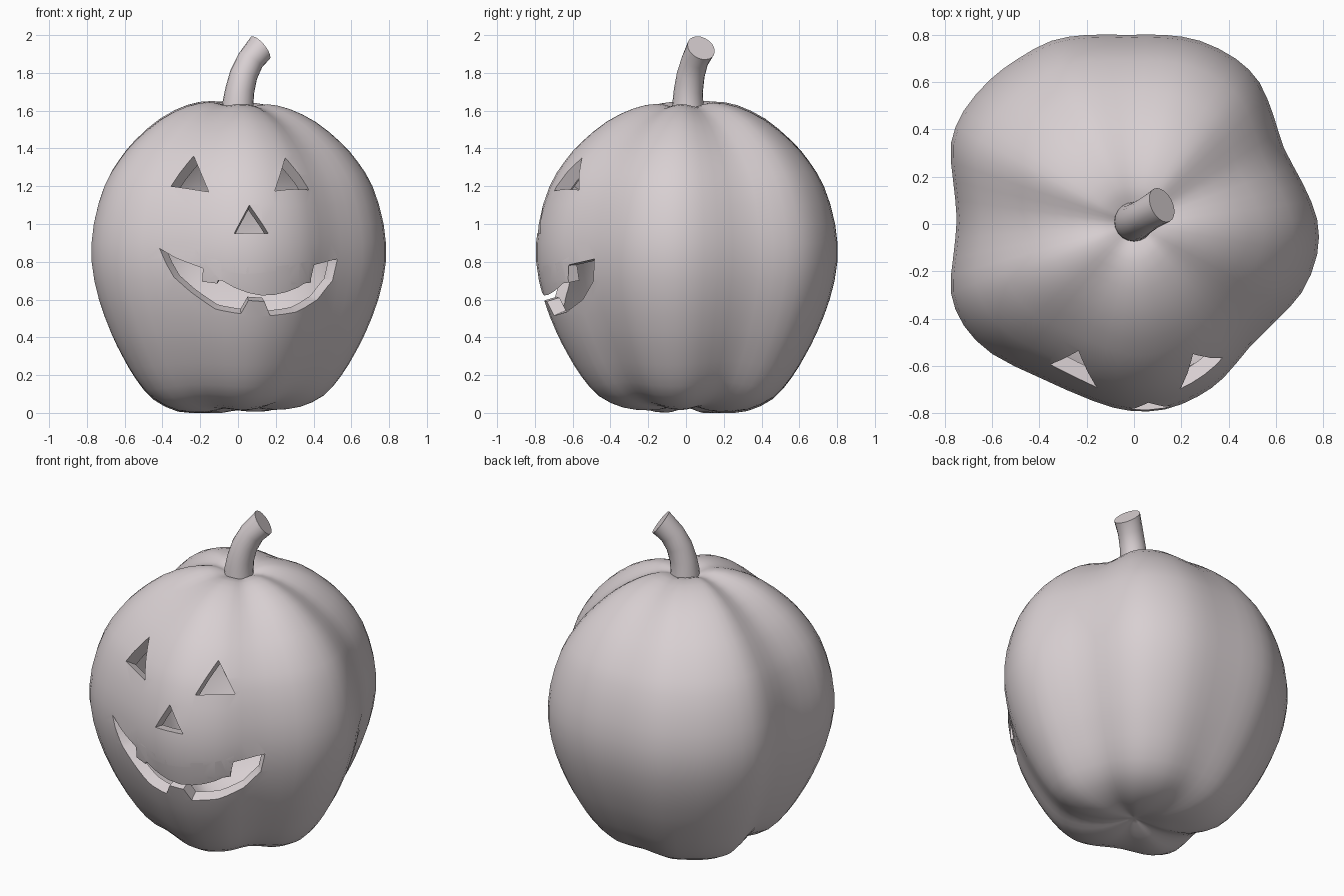
import bpy, bmesh, math
from mathutils import Vector
from mathutils.bvhtree import BVHTree

if "Cube" in bpy.data.objects:
    bpy.data.objects.remove(bpy.data.objects["Cube"])

clay = bpy.data.materials.new("pale_clay")
clay.diffuse_color = (0.69, 0.63, 0.645, 1)
clay.use_nodes = True
clay.node_tree.nodes["Principled BSDF"].inputs["Base Color"].default_value = clay.diffuse_color


def make_object(name, bm):
    bmesh.ops.recalc_face_normals(bm, faces=bm.faces[:])
    if bm.calc_volume(signed=True) < 0:
        bmesh.ops.reverse_faces(bm, faces=bm.faces[:])
    me = bpy.data.meshes.new(name)
    bm.to_mesh(me)
    ob = bpy.data.objects.new(name, me)
    bpy.context.collection.objects.link(ob)
    me.materials.append(clay)
    return ob


def smooth(ob):
    bpy.ops.object.select_all(action='DESELECT')
    ob.select_set(True)
    bpy.context.view_layer.objects.active = ob
    bpy.ops.object.shade_smooth_by_angle(angle=math.radians(40))


def subtract(ob, cutter):
    """Boolean difference; tries the next solver if one returns an empty mesh."""
    cutter.hide_render = True
    mod = ob.modifiers.new("cut", 'BOOLEAN')
    mod.operation, mod.object = 'DIFFERENCE', cutter
    result = None
    for solver in ('MANIFOLD', 'EXACT', 'FLOAT'):
        mod.solver = solver
        bpy.context.view_layer.update()
        dg = bpy.context.evaluated_depsgraph_get()
        me = bpy.data.meshes.new_from_object(ob.evaluated_get(dg))
        if len(me.vertices) > len(ob.data.vertices) * 0.7 and len(me.vertices) != len(ob.data.vertices):
            result = me
            break
    ob.modifiers.remove(mod)
    if result:
        ob.data = result
    bpy.data.objects.remove(cutter)


def spline(pts, steps, closed):
    """Catmull-Rom curve through the points."""
    pts = [Vector(p) for p in pts]
    n = len(pts)
    get = (lambda i: pts[i % n]) if closed else (lambda i: pts[max(0, min(n - 1, i))])
    out = []
    for i in range(n if closed else n - 1):
        a, b, c, d = (get(i + k) for k in (-1, 0, 1, 2))
        for s in range(steps):
            t = s / steps
            out.append(0.5 * (2 * b + (c - a) * t + (2 * a - 5 * b + 4 * c - d) * t * t
                              + (3 * b - a - 3 * c + d) * t ** 3))
    if not closed:
        out.append(pts[-1])
    return out


def bridge(bm, a, b):
    for i in range(len(a)):
        j = (i + 1) % len(a)
        bm.faces.new((a[i], a[j], b[j], b[i]))


# Pumpkin body: lumpy outline seen from above, swept along a height profile
outline = spline([(.775, .02), (.715, .17), (.635, .32), (.59, .46), (.53, .6), (.43, .7),
                  (.28, .775), (.13, .8), (-.03, .8), (-.2, .8), (-.35, .775), (-.49, .7),
                  (-.61, .61), (-.72, .48), (-.775, .34), (-.765, .18), (-.75, .02),
                  (-.765, -.14), (-.775, -.29), (-.72, -.43), (-.6, -.55), (-.4, -.65),
                  (-.17, -.75), (-.02, -.79), (.13, -.785), (.27, -.73), (.38, -.65),
                  (.49, -.52), (.6, -.41), (.71, -.29), (.775, -.13)], 2, True)
profile = spline([(0, .05), (.12, .02), (.25, 0), (.42, .01), (.58, .07), (.70, .18), (.79, .3),
                  (.865, .42), (.95, .6), (1, .8), (.985, 1.0), (.91, 1.2), (.81, 1.33),
                  (.7, 1.43), (.53, 1.54), (.35, 1.61), (.2, 1.635), (.1, 1.62), (0, 1.59)], 2, False)
bm = bmesh.new()
rings = []
for f, z in profile[1:-1]:
    ring = []
    for x, y in outline:
        r = math.hypot(x, y)
        w = math.sin(math.pi * min(max(f, 0), 1)) * 0.35
        dz = w * (r - 0.79) if z > 0.8 else w * (0.85 - r)   # creases sink near the poles
        ring.append(bm.verts.new((x * f, y * f, max(0, z + dz))))
    rings.append(ring)
for a, b in zip(rings, rings[1:]):
    bridge(bm, a, b)
for ring, z in ((rings[0], profile[0][1]), (rings[-1], profile[-1][1])):
    pole = bm.verts.new((0, 0, z))
    for i in range(len(ring)):
        bm.faces.new((ring[i], ring[(i + 1) % len(ring)], pole))
pumpkin = make_object("pumpkin_shell", bm)
skin = BVHTree.FromBMesh(bm)
centre = Vector((0, 0, 0.82))

# Face openings, as seen from the front (x, z)
openings = {
    "left_eye": [(-.235, 1.36), (-.355, 1.2), (-.155, 1.17)],
    "right_eye": [(.25, 1.35), (.195, 1.175), (.375, 1.18)],
    "nose": [(.06, 1.10), (-.02, .95), (.16, .95)],
    "mouth": [(-.415, .87), (-.33, .82), (-.185, .765), (-.19, .695), (-.11, .685), (-.09, .75),
              (.04, .735), (.16, .745), (.285, .77), (.28, .68), (.385, .69), (.39, .78),
              (.525, .815), (.50, .70), (.42, .60), (.31, .535), (.17, .515), (.14, .59),
              (.055, .595), (.015, .525), (-.12, .55), (-.25, .64), (-.34, .72), (-.38, .79)],
}
for name, pts in openings.items():
    cb = bmesh.new()
    hits = [skin.ray_cast(Vector((x, -3, z)), Vector((0, 1, 0)))[0] for x, z in pts]
    outer, inner = ([cb.verts.new(centre + (p - centre) * s) for p in hits] for s in (1.2, 0.78))
    bridge(cb, outer, inner)
    caps = [cb.faces.new(outer), cb.faces.new(inner)]
    bmesh.ops.triangulate(cb, faces=caps, ngon_method='EAR_CLIP')
    subtract(pumpkin, make_object(name + "_cutter", cb))

# Hollow inside
for v in bm.verts:
    v.co = centre + (v.co - centre) * 0.91
subtract(pumpkin, make_object("core_cutter", bm))
smooth(pumpkin)

# Bent stem with a slanted cut end: (centre, direction, radius)
stem_rings = [((0, .01, 1.55), (0, 0, 1), .088), ((0, .01, 1.64), (.1, .05, 1), .082),
              ((.01, .013, 1.71), (.2, .1, 1), .077), ((.03, .025, 1.79), (.33, .18, 1), .074),
              ((.065, .047, 1.865), (.5, .27, .9), .072), ((.118, .08, 1.932), (.72, .35, .6), .077)]
bm = bmesh.new()
loops = []
for c, d, r in stem_rings:
    d = Vector(d).normalized()
    u = Vector((0, 1, 0)).cross(d).normalized()
    v = d.cross(u)
    loops.append([bm.verts.new(Vector(c) + r * (u * math.cos(a) + v * math.sin(a)))
                  for a in (2 * math.pi * i / 20 for i in range(20))])
for a, b in zip(loops, loops[1:]):
    bridge(bm, a, b)
bm.faces.new(loops[0])
bm.faces.new(loops[-1])
smooth(make_object("stem", bm))
